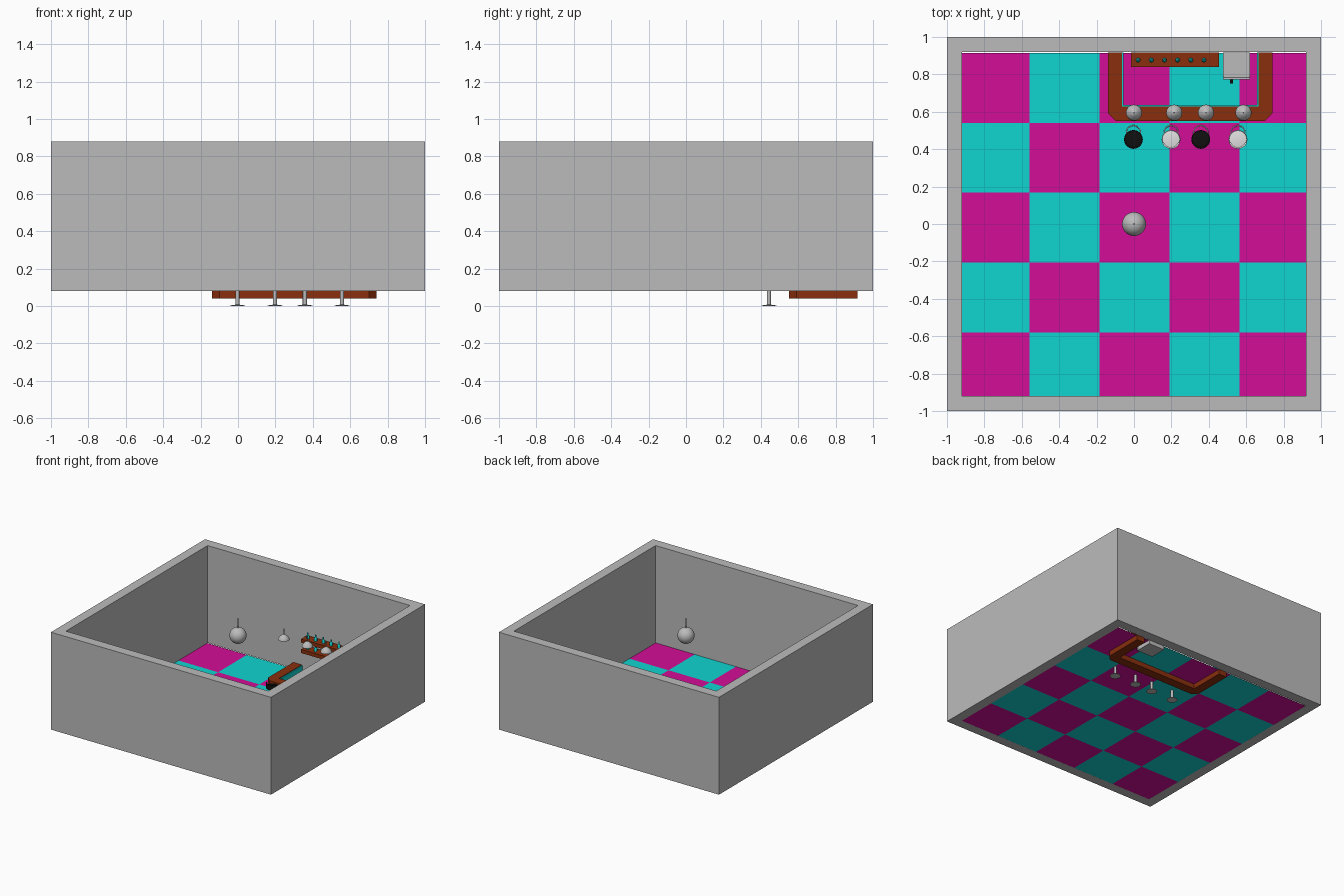
import bpy, bmesh, math

if "Cube" in bpy.data.objects:
    bpy.data.objects.remove(bpy.data.objects["Cube"])


def material(name, rgb):
    m = bpy.data.materials.new(name)
    m.diffuse_color = (*rgb, 1)
    m.use_nodes = True
    m.node_tree.nodes["Principled BSDF"].inputs["Base Color"].default_value = m.diffuse_color
    return m


GREY = material("grey", (0.50, 0.50, 0.50))
WHITE = material("white", (0.75, 0.75, 0.75))
BLACK = material("black", (0.005, 0.005, 0.005))
WOOD = material("red_brown_wood", (0.25, 0.028, 0.004))
TEAL = material("teal", (0.005, 0.66, 0.64))
MAGENTA = material("magenta", (0.65, 0.004, 0.31))


def finish(name, bm, mats, smooth=False, fix_normals=True):
    if fix_normals:
        bmesh.ops.recalc_face_normals(bm, faces=bm.faces)
    me = bpy.data.meshes.new(name)
    bm.to_mesh(me)
    bm.free()
    for m in mats:
        me.materials.append(m)
    ob = bpy.data.objects.new(name, me)
    bpy.context.collection.objects.link(ob)
    if smooth:
        bpy.ops.object.select_all(action='DESELECT')
        ob.select_set(True)
        bpy.context.view_layer.objects.active = ob
        bpy.ops.object.shade_smooth_by_angle(angle=math.radians(40))
    return ob


def prism(name, outline, z0, z1, mat):
    """Extrude a flat xy outline from z0 to z1."""
    bm = bmesh.new()
    f = bm.faces.new([bm.verts.new((x, y, z0)) for x, y in outline])
    top = bmesh.ops.extrude_face_region(bm, geom=[f])
    verts = [v for v in top["geom"] if isinstance(v, bmesh.types.BMVert)]
    bmesh.ops.translate(bm, verts=verts, vec=(0, 0, z1 - z0))
    return finish(name, bm, [mat])


def box(name, x0, x1, y0, y1, z0, z1, mat):
    return prism(name, [(x0, y0), (x1, y0), (x1, y1), (x0, y1)], z0, z1, mat)


def lathe(name, profile, x, y, mat, n=32):
    """Revolve (radius, z) points about a vertical axis and cap open ends."""
    bm = bmesh.new()
    rings = [[bm.verts.new((x + r * math.cos(2 * math.pi * i / n),
                            y + r * math.sin(2 * math.pi * i / n), z))
              for i in range(n)] for r, z in profile]
    for a, b in zip(rings, rings[1:]):
        for i in range(n):
            j = (i + 1) % n
            bm.faces.new((a[i], a[j], b[j], b[i]))
    bm.faces.new(rings[0])
    bm.faces.new(rings[-1])
    return finish(name, bm, [mat], smooth=True)


def rod(name, x, y, r, z0, z1, mat, n=16):
    return lathe(name, [(r, z0), (r, z1)], x, y, mat, n)


# Room walls: a square ring open at top and bottom
bm = bmesh.new()
loops = []
for s, z in ((1, 0.08), (1, 0.88), (0.92, 0.88), (0.92, 0.08)):
    loops.append([bm.verts.new((sx * s, sy * s, z))
                  for sx, sy in ((-1, -1), (1, -1), (1, 1), (-1, 1))])
for k in range(4):
    a, b = loops[k], loops[(k + 1) % 4]
    for i in range(4):
        j = (i + 1) % 4
        bm.faces.new((a[i], a[j], b[j], b[i]))
finish("room_walls", bm, [GREY])

# Checkered floor sheet, coloured by row and column parity
bm = bmesh.new()
N, FX, FY, TX, TY = 5, -0.935, -0.953, 0.375, 0.3735
grid = [[bm.verts.new((FX + i * TX, FY + j * TY, 0.0803)) for i in range(N + 1)]
        for j in range(N + 1)]
for j in range(N):
    for i in range(N):
        f = bm.faces.new((grid[j][i], grid[j][i + 1],
                          grid[j + 1][i + 1], grid[j + 1][i]))
        f.material_index = (i + j) % 2
finish("checkered_floor", bm, [MAGENTA, TEAL], fix_normals=False)

# U-shaped bar with clipped front corners, and its teal inner lining
prism("bar_counter", [(-0.14, 0.918), (-0.14, 0.592), (-0.10, 0.552), (0.70, 0.552),
                      (0.74, 0.592), (0.74, 0.918), (0.665, 0.918), (0.665, 0.627),
                      (-0.065, 0.627), (-0.065, 0.918)], 0.04, 0.13, WOOD)
prism("bar_lining", [(-0.065, 0.918), (-0.065, 0.627), (0.665, 0.627), (0.665, 0.918),
                     (0.657, 0.918), (0.657, 0.635), (-0.057, 0.635),
                     (-0.057, 0.918)], 0.083, 0.125, TEAL)

# Two wall shelves with rows of bottles
for level, z in (("lower", 0.27), ("upper", 0.355)):
    box(level + "_shelf", -0.015, 0.455, 0.84, 0.918, z, z + 0.03, WOOD)
    for k in range(6):
        b = z + 0.03
        lathe(f"{level}_bottle_{k + 1}",
              [(0.012, b), (0.012, b + 0.022), (0.005, b + 0.032), (0.005, b + 0.048)],
              0.022 + 0.0705 * k, 0.876, TEAL, 12)

# Fridge with door seam and handle
box("fridge", 0.475, 0.62, 0.785, 0.918, 0.05, 0.40, GREY)
box("fridge_lower_door", 0.475, 0.62, 0.772, 0.782, 0.055, 0.27, GREY)
box("fridge_upper_door", 0.475, 0.62, 0.772, 0.782, 0.28, 0.40, GREY)
box("fridge_door_seal", 0.48, 0.615, 0.781, 0.786, 0.06, 0.395, BLACK)
for k, (z0, z1) in enumerate(((0.17, 0.25), (0.295, 0.35))):
    box(f"fridge_handle_{k + 1}", 0.512, 0.530, 0.752, 0.773, z0, z1, BLACK)

# Hanging ball in the room centre
R, ZC = 0.064, 0.74
lathe("hanging_ball", [(max(R * math.sin(math.pi * k / 20), 0.0005),
                        ZC - R * math.cos(math.pi * k / 20)) for k in range(21)],
      0, 0, GREY)
rod("ball_rod", 0, 0, 0.005, 0.79, 0.878, GREY)

# Pendant lamps above the bar
for k, x in enumerate((0, 0.215, 0.385, 0.585)):
    lathe(f"lamp_shade_{k + 1}", [(0.043, 0.48), (0.042, 0.487), (0.033, 0.501),
                                  (0.019, 0.513), (0.006, 0.522)], x, 0.595, GREY)
    rod(f"lamp_rod_{k + 1}", x, 0.595, 0.004, 0.52, 0.567, GREY)


def backrest(name, x, y, mat):
    """Low curved back on the room side of a seat."""
    n = 14
    arc = [math.radians(200 + 140 * i / n) for i in range(n + 1)]
    pts = [(x + 0.05 * math.cos(a), y + 0.05 * math.sin(a)) for a in arc]
    pts += [(x + 0.041 * math.cos(a), y + 0.041 * math.sin(a)) for a in reversed(arc)]
    return prism(name, pts, 0.14, 0.178, mat)


# Bar stools: base, pole, footrest ring, seat and low back
for k, x in enumerate((-0.003, 0.198, 0.357, 0.556)):
    colour = (BLACK, WHITE)[k % 2]
    n = k + 1
    lathe(f"stool_base_{n}", [(0.04, 0), (0.04, 0.003), (0.012, 0.007)], x, 0.443, GREY)
    rod(f"stool_pole_{n}", x, 0.443, 0.011, 0.005, 0.135, GREY)
    bpy.ops.mesh.primitive_torus_add(location=(x, 0.488, 0.083), major_radius=0.038,
                                     minor_radius=0.0028, major_segments=32,
                                     minor_segments=8)
    ring = bpy.context.object
    ring.name = f"stool_footrest_{n}"
    ring.data.materials.append(GREY)
    bpy.ops.object.shade_smooth_by_angle()
    lathe(f"stool_seat_{n}", [(0.030, 0.128), (0.047, 0.134), (0.05, 0.142),
                              (0.047, 0.150), (0.035, 0.153)], x, 0.452, colour)
    backrest(f"stool_back_{n}", x, 0.452, colour)
